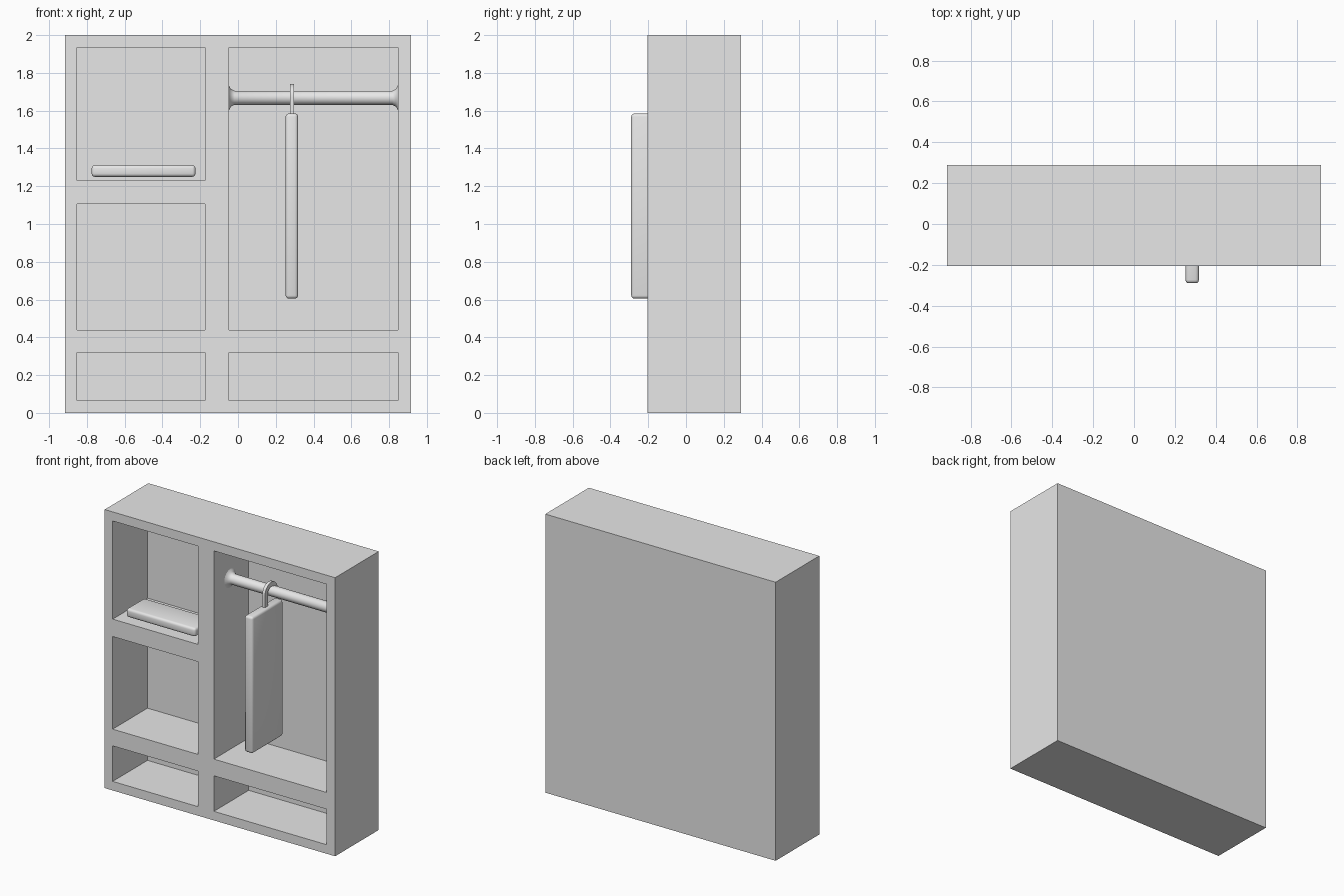
import bpy
import bmesh
from math import radians, pi, sin, cos
from mathutils import Matrix, Vector

default_cube = bpy.data.objects.get("Cube")
if default_cube:
    bpy.data.objects.remove(default_cube, do_unlink=True)

GREY = (0.8, 0.8, 0.8, 1.0)
grey = bpy.data.materials.new("light_grey")
grey.use_nodes = True
grey.diffuse_color = GREY
grey.node_tree.nodes["Principled BSDF"].inputs["Base Color"].default_value = GREY


def add_box(bm, low, high):
    low, high = Vector(low), Vector(high)
    matrix = Matrix.Translation((low + high) / 2) @ Matrix.Diagonal((*(high - low), 1))
    bmesh.ops.create_cube(bm, size=1, matrix=matrix)


def make_object(name, bm):
    bmesh.ops.recalc_face_normals(bm, faces=bm.faces)
    mesh = bpy.data.meshes.new(name)
    bm.to_mesh(mesh)
    bm.free()
    mesh.materials.append(grey)
    obj = bpy.data.objects.new(name, mesh)
    bpy.context.collection.objects.link(obj)
    return obj


def activate(obj):
    bpy.ops.object.select_all(action='DESELECT')
    obj.select_set(True)
    bpy.context.view_layer.objects.active = obj


def smooth(obj, angle=40):
    activate(obj)
    bpy.ops.object.shade_smooth_by_angle(angle=radians(angle))


def soft_box(name, low, high, radius):
    bm = bmesh.new()
    add_box(bm, low, high)
    bmesh.ops.bevel(bm, geom=bm.edges[:], offset=radius, segments=3,
                    profile=0.5, affect='EDGES')
    obj = make_object(name, bm)
    smooth(obj)
    return obj


# Cabinet body with five open compartments
FRONT, BACK, INNER = -0.205, 0.29, 0.19
LEFT_BAY, RIGHT_BAY = (-0.852, -0.175), (-0.048, 0.847)
compartments = [
    (LEFT_BAY, (0.065, 0.32)), (LEFT_BAY, (0.44, 1.105)), (LEFT_BAY, (1.23, 1.935)),
    (RIGHT_BAY, (0.065, 0.32)), (RIGHT_BAY, (0.44, 1.935)),
]
bm = bmesh.new()
add_box(bm, (-0.915, FRONT, 0), (0.915, BACK, 2))
cabinet = make_object("cabinet", bm)

bm = bmesh.new()
for (x0, x1), (z0, z1) in compartments:
    add_box(bm, (x0, FRONT - 0.1, z0), (x1, INNER, z1))
cutter = make_object("compartment_cutter", bm)
cutter.hide_render = True

cut = cabinet.modifiers.new("compartments", 'BOOLEAN')
cut.operation = 'DIFFERENCE'
cut.solver = 'EXACT'
cut.object = cutter
activate(cabinet)
bpy.ops.object.modifier_apply(modifier=cut.name)
bpy.data.objects.remove(cutter, do_unlink=True)

# Clothes rail with flared ends, revolved around the x direction
ROD_Y, ROD_Z, ROD_R, FLARE_R = -0.02, 1.668, 0.037, 0.067
x0, x1 = RIGHT_BAY
profile = [(x0, FLARE_R), (x0 + 0.01, 0.047), (x0 + 0.03, ROD_R),
           (x1 - 0.03, ROD_R), (x1 - 0.01, 0.047), (x1, FLARE_R)]
SIDES = 24
bm = bmesh.new()
rings = []
for x, r in profile:
    rings.append([bm.verts.new((x, ROD_Y + r * cos(2 * pi * i / SIDES),
                                ROD_Z + r * sin(2 * pi * i / SIDES)))
                  for i in range(SIDES)])
for a, b in zip(rings, rings[1:]):
    for i in range(SIDES):
        j = (i + 1) % SIDES
        bm.faces.new((a[i], a[j], b[j], b[i]))
bm.faces.new(rings[0])
bm.faces.new(rings[-1])
smooth(make_object("clothes_rail", bm))

# Hanging garment and folded garment
soft_box("hanging_garment", (0.252, -0.29, 0.605), (0.318, 0.06, 1.585), 0.017)
soft_box("folded_garment", (-0.775, -0.165, 1.25), (-0.225, 0.04, 1.312), 0.017)

# Flat hanger hook: a stem that arches over the rail
HOOK_X, HALF_WIDTH = 0.285, 0.011
ARCH_Y, ARCH_Z, OUTER, INSIDE = -0.045, 1.67, 0.072, 0.04


def hook_side(radius):
    arc = [(ARCH_Y - radius * cos(radians(a)), ARCH_Z + radius * sin(radians(a)))
           for a in range(0, 196, 15)]
    return [(ARCH_Y - radius, 1.57)] + arc


outline = hook_side(OUTER) + hook_side(INSIDE)[::-1]
bm = bmesh.new()
face = bm.faces.new([bm.verts.new((HOOK_X - HALF_WIDTH, y, z)) for y, z in outline])
extruded = bmesh.ops.extrude_face_region(bm, geom=[face])
moved = [v for v in extruded["geom"] if isinstance(v, bmesh.types.BMVert)]
bmesh.ops.translate(bm, verts=moved, vec=(2 * HALF_WIDTH, 0, 0))
smooth(make_object("hanger_hook", bm))
